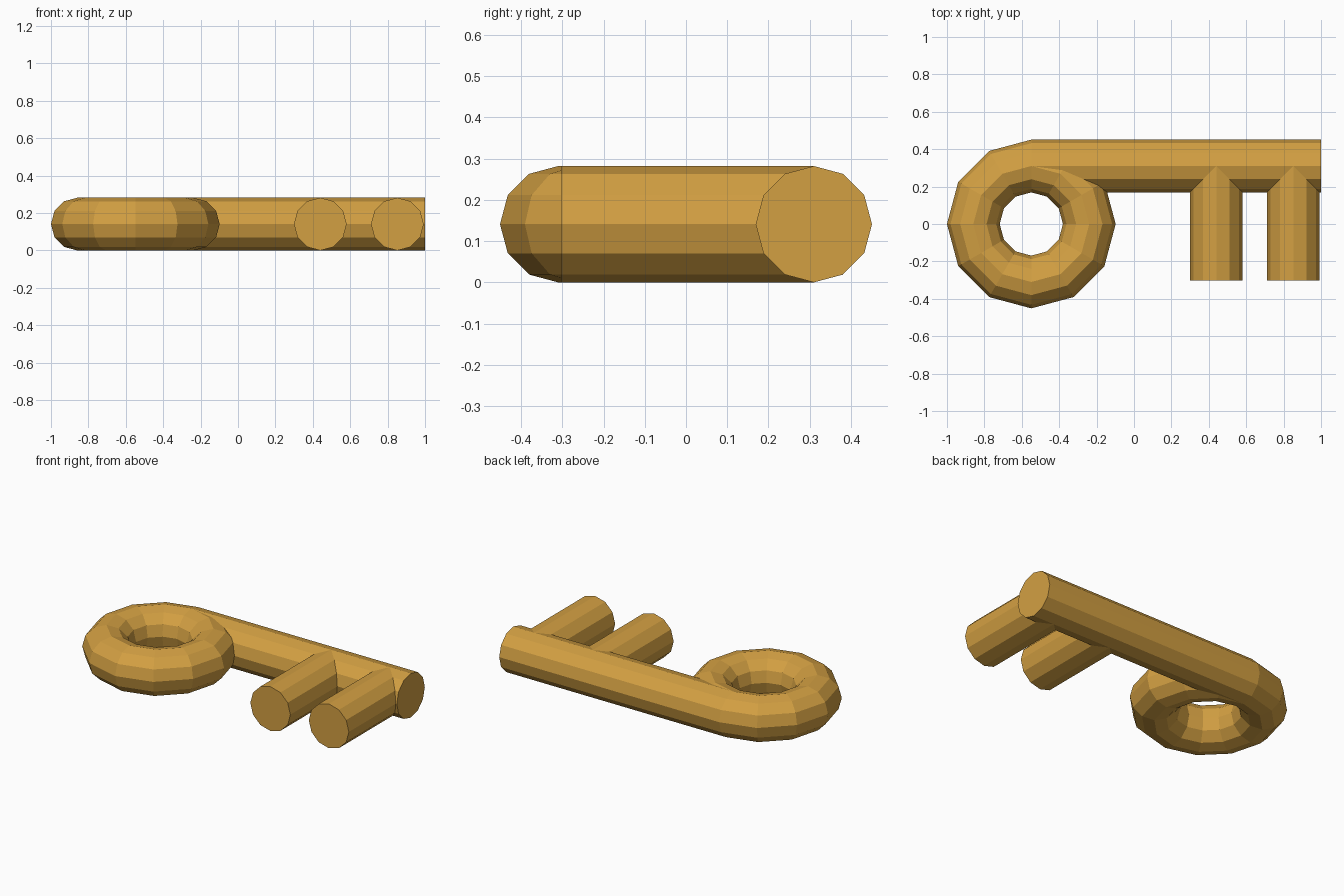
import bpy
from math import pi
from mathutils import Vector

if "Cube" in bpy.data.objects:
    bpy.data.objects.remove(bpy.data.objects["Cube"])

R, r = 0.31, 0.141   # ring radius, tube radius
Z = r

gold = bpy.data.materials.new("antique gold")
gold.diffuse_color = (0.65, 0.35, 0.055, 1)
gold.use_nodes = True
gold.node_tree.nodes["Principled BSDF"].inputs["Base Color"].default_value = gold.diffuse_color


def finish(name):
    ob = bpy.context.object
    ob.name = name
    ob.data.materials.append(gold)
    return ob


def rod(name, start, end):
    """Twelve-sided rod between two points."""
    a, b = Vector(start), Vector(end)
    axis = b - a
    rot = Vector((0, 0, 1)).rotation_difference(axis.normalized()).to_euler()
    bpy.ops.mesh.primitive_cylinder_add(vertices=12, radius=r, depth=axis.length,
                                        location=(a + b) / 2, rotation=rot)
    return finish(name)


# ring-shaped handle
bpy.ops.mesh.primitive_torus_add(major_segments=12, minor_segments=12,
                                 major_radius=R, minor_radius=r,
                                 location=(-0.549, 0, Z))
finish("bow_ring")

# long shaft along the back of the ring
rod("shaft", (-0.549, R, Z), (1, R, Z))

# two teeth pointing forward
for i, x in enumerate((0.44, 0.852)):
    rod(f"tooth_{i + 1}", (x, R, Z), (x, -0.303, Z))
